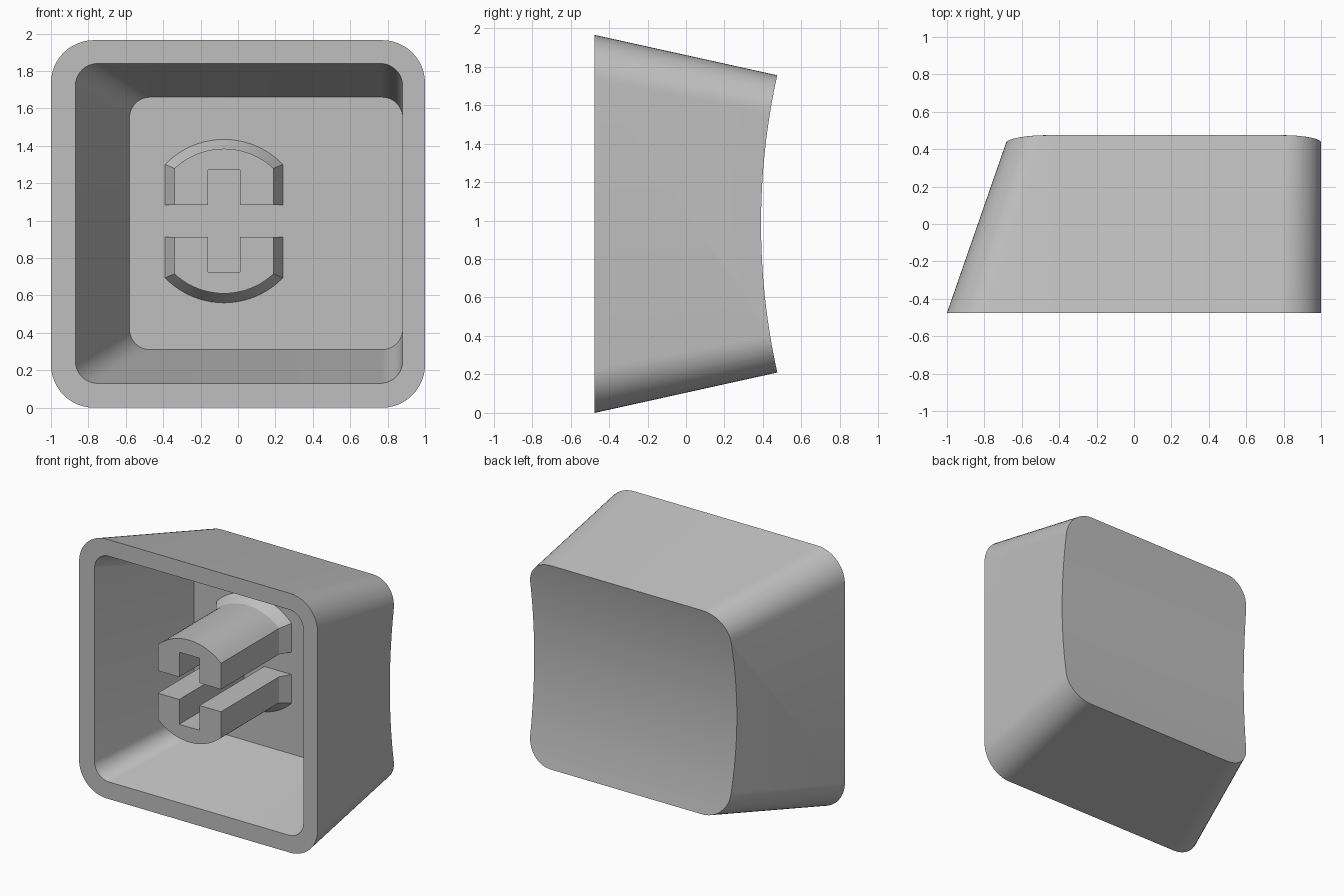
import bpy, bmesh, math

cube = bpy.data.objects.get("Cube")
if cube:
    bpy.data.objects.remove(cube, do_unlink=True)

GREY = (0.52, 0.52, 0.52, 1)
plastic = bpy.data.materials.new("grey_plastic")
plastic.use_nodes = True
plastic.diffuse_color = GREY
plastic.node_tree.nodes["Principled BSDF"].inputs["Base Color"].default_value = GREY

FRONT, FLOOR, BACK = -0.475, 0.30, 0.475


def loft(name, sections):
    """Skin a list of (y, [(x, z), ...]) outlines into a closed solid."""
    bm = bmesh.new()
    rings = [[bm.verts.new((x, y, z)) for x, z in pts] for y, pts in sections]
    n = len(rings[0])
    for a, b in zip(rings, rings[1:]):
        for i in range(n):
            j = (i + 1) % n
            bm.faces.new((a[i], a[j], b[j], b[i]))
    bm.faces.new(rings[0])
    bm.faces.new(rings[-1])
    bmesh.ops.recalc_face_normals(bm, faces=bm.faces[:])
    mesh = bpy.data.meshes.new(name)
    bm.to_mesh(mesh)
    bm.free()
    mesh.materials.append(plastic)
    obj = bpy.data.objects.new(name, mesh)
    bpy.context.collection.objects.link(obj)
    return obj


def rounded_rect(x0, x1, z0, z1, r, steps=12):
    pts = []
    corners = ((x1 - r, z1 - r), (x0 + r, z1 - r), (x0 + r, z0 + r), (x1 - r, z0 + r))
    for k, (cx, cz) in enumerate(corners):
        for i in range(steps + 1):
            a = math.pi / 2 * (k + i / steps)
            pts.append((cx + r * math.cos(a), cz + r * math.sin(a)))
    return pts


def tapered(name, start, end, y0, y1, t0, t1):
    """Rounded box tapering from start at y0 to end at y1, run from t0 to t1."""
    def at(t):
        dims = [a + (b - a) * t for a, b in zip(start, end)]
        return y0 + (y1 - y0) * t, rounded_rect(*dims)
    return loft(name, [at(t0), at(t1)])


def cut(target, cutter):
    mod = target.modifiers.new("cut", "BOOLEAN")
    mod.operation = "DIFFERENCE"
    mod.solver = "EXACT"
    mod.object = cutter
    bpy.context.view_layer.objects.active = target
    bpy.ops.object.modifier_apply(modifier=mod.name)
    bpy.data.objects.remove(cutter, do_unlink=True)


def smooth(obj):
    bpy.ops.object.select_all(action="DESELECT")
    obj.select_set(True)
    bpy.context.view_layer.objects.active = obj
    bpy.ops.object.shade_smooth_by_angle(angle=math.radians(25))


# Outer shell, slanting inwards on three sides
shell = tapered("cap_shell", (-1, 1, 0, 1.965, 0.23),
                (-0.67, 1, 0.21, 1.755, 0.2), FRONT, BACK, 0, 1.15)

# Hollow inside
cut(shell, tapered("cavity_cutter", (-0.87, 0.88, 0.13, 1.84, 0.12),
                   (-0.58, 0.88, 0.31, 1.66, 0.11), FRONT, FLOOR, -0.1, 1))

# Shallow cylindrical dish across the back
DISH_R = 3.575
bpy.ops.mesh.primitive_cylinder_add(vertices=360, radius=DISH_R, depth=4,
                                    location=(0, 0.39 + DISH_R, 0.983),
                                    rotation=(0, math.pi / 2, 0))
cut(shell, bpy.context.object)
smooth(shell)

# Split stem with a cross-shaped socket and a flared foot
STEM_X, STEM_Z = -0.075, 0.9975
SLOT, SLOT_TOP = 0.085, 0.273


def stem_outline(grow, side, steps=20):
    half, r = 0.265 + grow, 0.387 + grow
    a = math.asin(half / r)
    arc = [(r * math.sin(a * (1 - 2 * i / steps)), r * math.cos(a * (1 - 2 * i / steps)))
           for i in range(steps + 1)]
    pts = [(half, SLOT)] + arc + [(-half, SLOT), (-SLOT, SLOT), (-SLOT, SLOT_TOP),
                                  (SLOT, SLOT_TOP), (SLOT, SLOT)]
    return [(STEM_X + u, STEM_Z + side * w) for u, w in pts]


for name, side in (("upper_stem", 1), ("lower_stem", -1)):
    smooth(loft(name, [(FRONT, stem_outline(0, side)),
                       (FLOOR - 0.08, stem_outline(0, side)),
                       (FLOOR, stem_outline(0.05, side)),
                       (FLOOR + 0.01, stem_outline(0.05, side))]))
